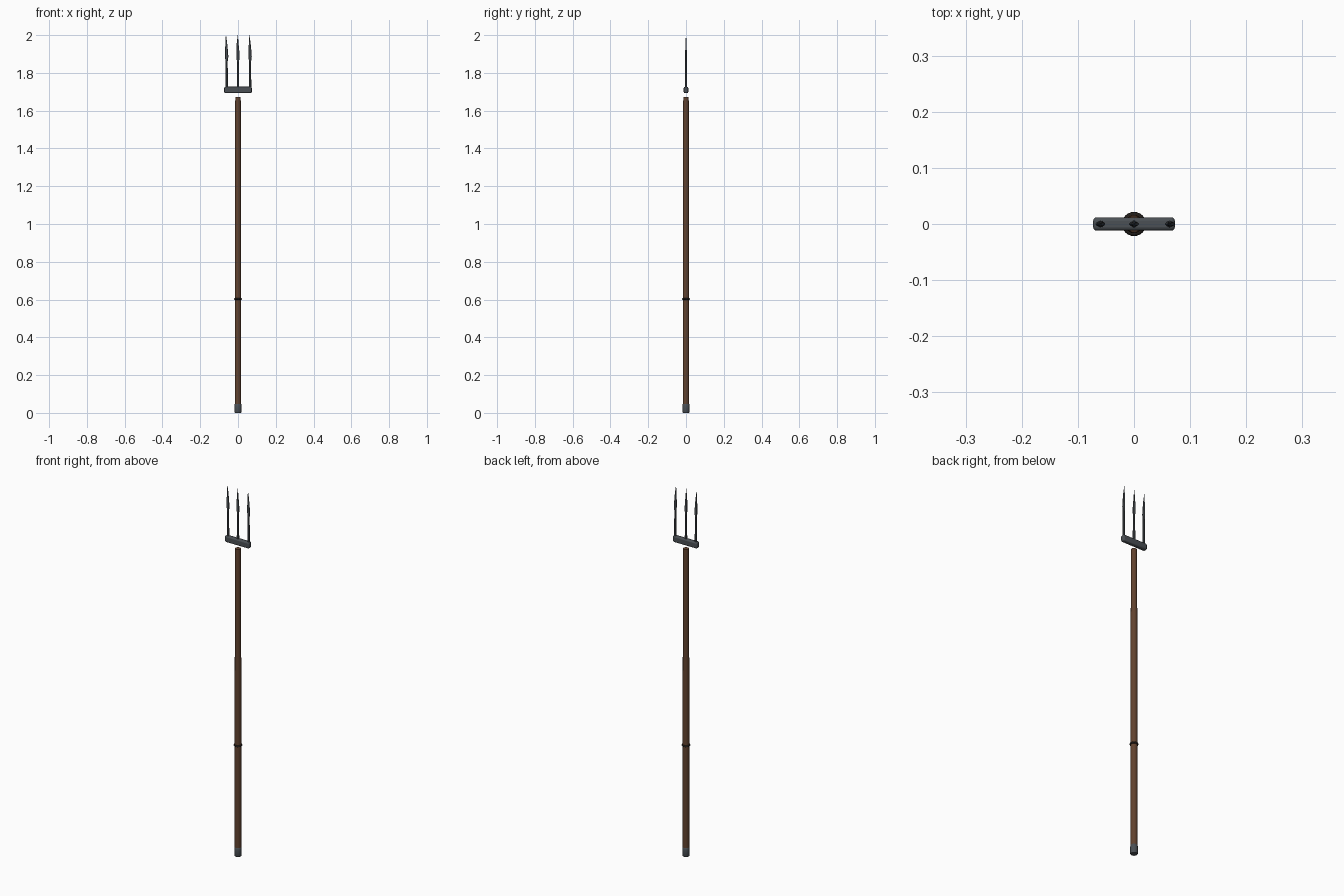
import bpy, bmesh, math

if "Cube" in bpy.data.objects:
    bpy.data.objects.remove(bpy.data.objects["Cube"])


def material(name, rgb):
    m = bpy.data.materials.new(name)
    m.diffuse_color = (*rgb, 1)
    m.use_nodes = True
    m.node_tree.nodes["Principled BSDF"].inputs["Base Color"].default_value = m.diffuse_color
    return m


WOOD = material("wood", (0.12, 0.055, 0.028))
STEEL = material("steel", (0.07, 0.08, 0.09))
LEATHER = material("dark_leather", (0.015, 0.012, 0.01))


def finish(bm, name, mat, smooth=True):
    bmesh.ops.recalc_face_normals(bm, faces=bm.faces)
    me = bpy.data.meshes.new(name)
    bm.to_mesh(me)
    bm.free()
    ob = bpy.data.objects.new(name, me)
    bpy.context.collection.objects.link(ob)
    me.materials.append(mat)
    if smooth:
        bpy.ops.object.select_all(action='DESELECT')
        ob.select_set(True)
        bpy.context.view_layer.objects.active = ob
        bpy.ops.object.shade_smooth_by_angle(angle=math.radians(35))
    return ob


def loft(name, rings, mat, sides, smooth=True):
    """Stack of elliptical rings (x, z, x radius, y radius), capped at both ends."""
    bm = bmesh.new()
    loops = []
    for cx, z, rx, ry in rings:
        loops.append([bm.verts.new((cx + rx * math.cos(math.tau * i / sides),
                                    ry * math.sin(math.tau * i / sides), z))
                      for i in range(sides)])
    for a, b in zip(loops, loops[1:]):
        for i in range(sides):
            j = (i + 1) % sides
            bm.faces.new((a[i], a[j], b[j], b[i]))
    bm.faces.new(loops[0])
    bm.faces.new(loops[-1])
    return finish(bm, name, mat, smooth)


def turned(name, profile, mat, sides=24):
    return loft(name, [(0, z, r, r) for r, z in profile], mat, sides)


# Wooden shaft, slightly tapered towards the head
turned("shaft", [(0.0165, 0.03), (0.0165, 0.6), (0.016, 1.2), (0.0145, 1.673)], WOOD)

# Metal butt cap with a small lip
turned("butt_cap", [(0.0165, 0), (0.0185, 0.004), (0.0185, 0.036),
                    (0.0175, 0.046), (0.0165, 0.048)], STEEL)

# Grip ring around the shaft
bpy.ops.mesh.primitive_torus_add(major_radius=0.0168, minor_radius=0.0048,
                                 major_segments=24, minor_segments=8,
                                 location=(0, 0, 0.603))
ring = bpy.context.object
ring.name = "grip_ring"
ring.data.materials.append(LEATHER)
bpy.ops.object.shade_smooth_by_angle(angle=math.radians(60))

# Crossbar with rounded edges
bpy.ops.mesh.primitive_cube_add(size=1, location=(0, 0, 1.71))
bar = bpy.context.object
bar.name = "crossbar"
bar.scale = (0.146, 0.024, 0.034)
bpy.ops.object.transform_apply(location=False, rotation=False, scale=True)
bevel = bar.modifiers.new("bevel", 'BEVEL')
bevel.width = 0.007
bevel.segments = 3
bar.data.materials.append(STEEL)
bpy.ops.object.shade_smooth_by_angle(angle=math.radians(35))

# Three tines: round rod swelling to a flattened blade with a sharp point
for label, x, tip in (("left", -0.06, -0.064), ("middle", 0, -0.001), ("right", 0.064, 0.06)):
    loft(label + "_tine", [(x, 1.715, 0.0065, 0.0065),
                           (x, 1.86, 0.0055, 0.005),
                           (x, 1.885, 0.009, 0.0045),
                           (x - 0.001, 1.92, 0.0075, 0.004),
                           (x - 0.002, 1.96, 0.0045, 0.0025),
                           (tip, 2.0, 0.0005, 0.0005)], STEEL, 8, False)
